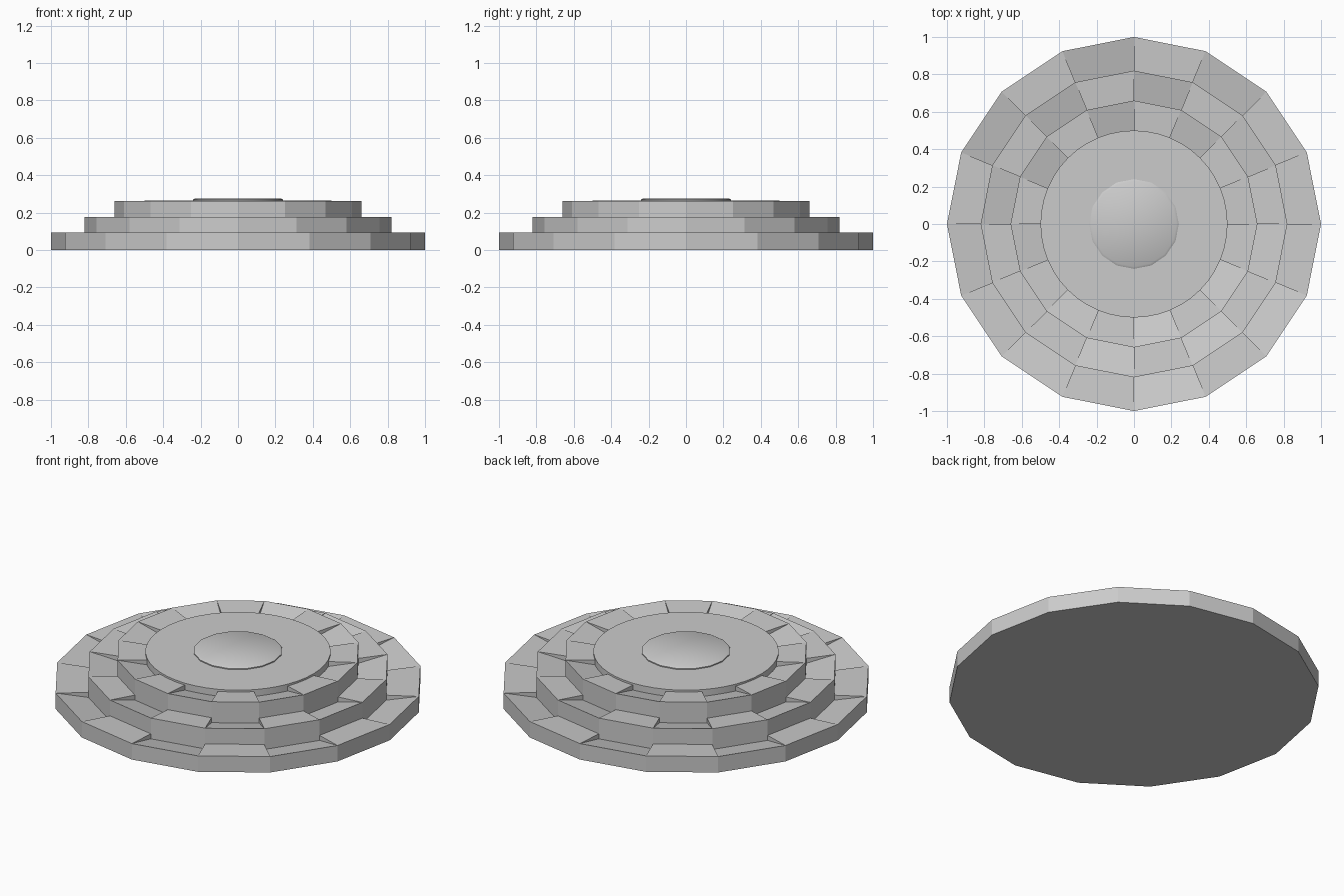
import bpy, bmesh, math

if "Cube" in bpy.data.objects:
    bpy.data.objects.remove(bpy.data.objects["Cube"])

SIDES = 16
grey = bpy.data.materials.new("stone_grey")
grey.diffuse_color = (0.6, 0.6, 0.6, 1)
grey.use_nodes = True
grey.node_tree.nodes["Principled BSDF"].inputs["Base Color"].default_value = grey.diffuse_color


def finish(bm, name, smooth_angle):
    bmesh.ops.recalc_face_normals(bm, faces=bm.faces)
    mesh = bpy.data.meshes.new(name)
    bm.to_mesh(mesh)
    bm.free()
    mesh.materials.append(grey)
    ob = bpy.data.objects.new(name, mesh)
    bpy.context.collection.objects.link(ob)
    bpy.ops.object.select_all(action='DESELECT')
    ob.select_set(True)
    bpy.context.view_layer.objects.active = ob
    bpy.ops.object.shade_smooth_by_angle(angle=math.radians(smooth_angle))
    return ob


def lathe(name, profile, sides, smooth_angle=40):
    """Closed stack of rings from (radius, height) pairs."""
    bm = bmesh.new()
    rings = [[bm.verts.new((r * math.cos(math.tau * i / sides),
                            r * math.sin(math.tau * i / sides), z))
              for i in range(sides)] for r, z in profile]
    for a, b in zip(rings, rings[1:]):
        for i in range(sides):
            j = (i + 1) % sides
            bm.faces.new((a[i], a[j], b[j], b[i]))
    bm.faces.new(rings[0][::-1])
    bm.faces.new(rings[-1])
    return finish(bm, name, smooth_angle)


def tile_ring(name, r_in, r_out, z_low, z_top, drops):
    """Ring of wedge blocks whose tops dip toward the centre by varying amounts."""
    bm = bmesh.new()
    for i in range(SIDES):
        drop = drops[i % len(drops)]
        low, high = [], []
        for r, k, z in ((r_in, i, z_top - drop), (r_out, i, z_top),
                        (r_out, i + 1, z_top), (r_in, i + 1, z_top - drop)):
            a = math.tau * k / SIDES
            x, y = r * math.cos(a), r * math.sin(a)
            low.append(bm.verts.new((x, y, z_low)))
            high.append(bm.verts.new((x, y, z)))
        bm.faces.new(low[::-1])
        bm.faces.new(high)
        for a in range(4):
            b = (a + 1) % 4
            bm.faces.new((low[a], low[b], high[b], high[a]))
    return finish(bm, name, 40)


# Three stepped tiers of tilted blocks
tile_ring("lower_tier", 0.80, 1.00, 0.0, 0.095, (0.045, 0.012))
tile_ring("middle_tier", 0.64, 0.82, 0.03, 0.178, (0.012, 0.045))
tile_ring("upper_tier", 0.48, 0.66, 0.10, 0.263, (0.045, 0.012))

# Solid core under the tiers
lathe("base_core", [(0.82, 0.0), (0.82, 0.03), (0.65, 0.03), (0.65, 0.1)], SIDES)

# Round centre platform and its raised cap
lathe("centre_platform", [(0.50, 0.1), (0.50, 0.264)], 48)
lathe("centre_cap", [(0.24, 0.25), (0.24, 0.270), (0.228, 0.277)], SIDES)
